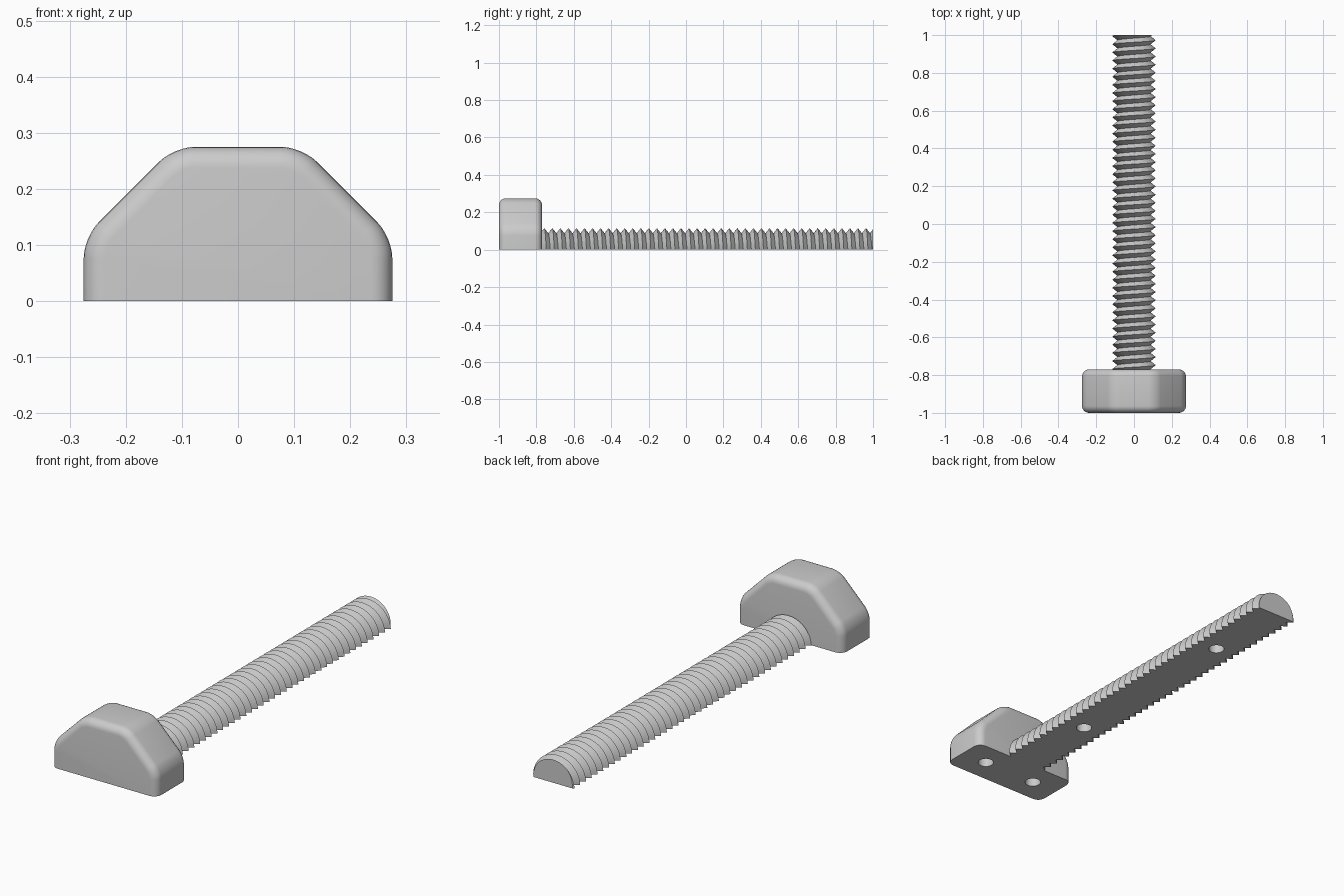
import bpy, bmesh, math
from mathutils import Vector, Matrix

cube = bpy.data.objects.get("Cube")
if cube:
    bpy.data.objects.remove(cube, do_unlink=True)

HEAD_R, HEAD_BACK = 0.275, -0.77      # head half-width and rear face
CREST, ROOT, PITCH = 0.115, 0.088, 0.043
ROUND = 0.037

grey = bpy.data.materials.new("plain grey")
grey.use_nodes = True
grey.diffuse_color = (0.6, 0.6, 0.6, 1)
grey.node_tree.nodes["Principled BSDF"].inputs["Base Color"].default_value = grey.diffuse_color


def trim(bm, point, normal):
    """Cut away the side the normal points to and close the cut."""
    geom = bm.verts[:] + bm.edges[:] + bm.faces[:]
    bmesh.ops.bisect_plane(bm, geom=geom, dist=1e-6, plane_co=point,
                           plane_no=normal, clear_outer=True)


def finish(bm, name):
    bmesh.ops.recalc_face_normals(bm, faces=bm.faces)
    mesh = bpy.data.meshes.new(name)
    bm.to_mesh(mesh)
    bm.free()
    mesh.materials.append(grey)
    obj = bpy.data.objects.new(name, mesh)
    bpy.context.collection.objects.link(obj)
    return obj


def drill(obj, spots, depth, radius=0.035):
    """Sink blind round holes into the flat underside."""
    bm = bmesh.new()
    for x, y in spots:
        bmesh.ops.create_cone(bm, cap_ends=True, segments=32, radius1=radius, radius2=radius,
                              depth=2 * depth, matrix=Matrix.Translation((x, y, 0)))
    cutter = finish(bm, "hole_cutter")
    mod = obj.modifiers.new("holes", "BOOLEAN")
    mod.operation, mod.solver, mod.object = "DIFFERENCE", "EXACT", cutter
    graph = bpy.context.evaluated_depsgraph_get()
    obj.data = bpy.data.meshes.new_from_object(obj.evaluated_get(graph))
    obj.modifiers.clear()
    bpy.data.objects.remove(cutter, do_unlink=True)


def smooth(obj, degrees):
    bpy.ops.object.select_all(action="DESELECT")
    obj.select_set(True)
    bpy.context.view_layer.objects.active = obj
    bpy.ops.object.shade_smooth_by_angle(angle=math.radians(degrees))


# Head: rounded octagonal prism, halved along its axis
bm = bmesh.new()
depth = HEAD_BACK + 1
place = (Matrix.Translation((0, -1 + depth / 2, 0)) @ Matrix.Rotation(math.pi / 2, 4, "X")
         @ Matrix.Rotation(math.pi / 8, 4, "Z"))
corner = HEAD_R / math.cos(math.pi / 8)
bmesh.ops.create_cone(bm, cap_ends=True, segments=8, radius1=corner, radius2=corner,
                      depth=depth, matrix=place)
long_edges = [e for e in bm.edges if abs(e.verts[0].co.y - e.verts[1].co.y) > 0.1]
bmesh.ops.bevel(bm, geom=long_edges, offset=ROUND, segments=6, profile=0.5, affect="EDGES")
bm.normal_update()
rim = [e for e in bm.edges if any(abs(f.normal.y) > 0.9 for f in e.link_faces)]
bmesh.ops.bevel(bm, geom=rim, offset=ROUND, segments=6, profile=0.5, affect="EDGES")
trim(bm, (0, 0, 0), (0, 0, -1))
bmesh.ops.holes_fill(bm, edges=[e for e in bm.edges if e.is_boundary], sides=0)
head = finish(bm, "bolt_head")
drill(head, [(-0.14, -0.885), (0.14, -0.885)], 0.07)
smooth(head, 30)

# Shaft: half turns of a helical V thread, with a flat underside
bm = bmesh.new()
steps = 32
start = HEAD_BACK - 0.02
rows = []
for k in range(int((1 - start) / PITCH * 2) + 6):
    radius = CREST if k % 2 else ROOT
    row = []
    for i in range(steps + 1):
        a = math.pi * i / steps
        y = start - PITCH + k * PITCH / 2 + PITCH * (0.5 - i / steps / 2)
        row.append(bm.verts.new((radius * math.cos(a), y, radius * math.sin(a))))
    rows.append(row)
for low, high in zip(rows, rows[1:]):
    for i in range(steps):
        bm.faces.new((low[i], low[i + 1], high[i + 1], high[i]))
trim(bm, (0, start, 0), (0, -1, 0))
trim(bm, (0, 1, 0), (0, 1, 0))


# Close the two ends, then the underside
for end in (start, 1):
    arc = [v for v in bm.verts if abs(v.co.y - end) < 1e-5]
    arc.sort(key=lambda v: math.atan2(max(v.co.z, 0), v.co.x))
    bm.faces.new(arc)
bmesh.ops.holes_fill(bm, edges=[e for e in bm.edges if e.is_boundary], sides=0)
shaft = finish(bm, "threaded_shaft")
drill(shaft, [(0, -0.355), (0, 0.585)], 0.065)
smooth(shaft, 30)
